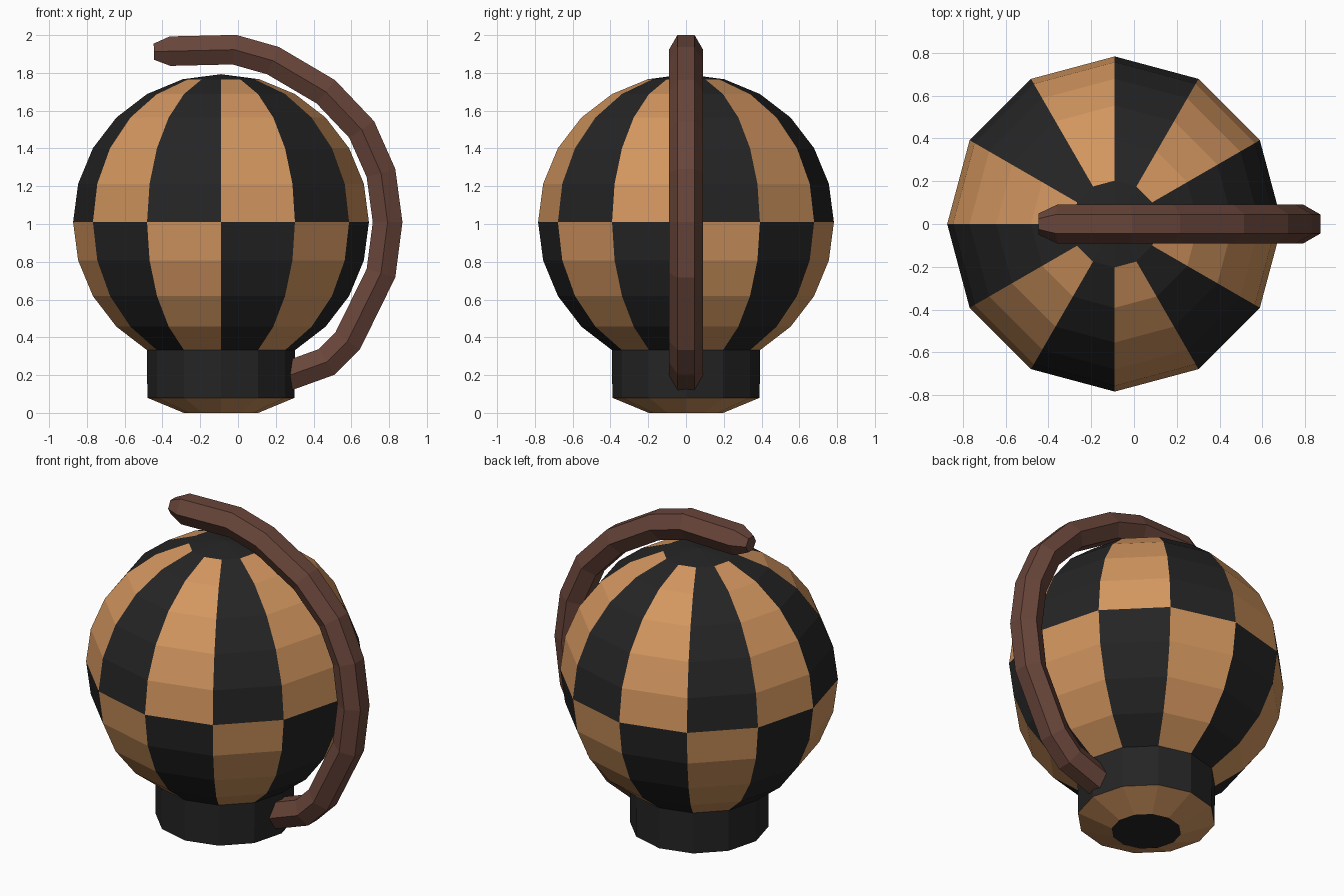
import bpy, bmesh, math
from mathutils import Vector

if "Cube" in bpy.data.objects:
    bpy.data.objects.remove(bpy.data.objects["Cube"])


def material(name, rgb):
    m = bpy.data.materials.new(name)
    m.diffuse_color = (*rgb, 1)
    m.use_nodes = True
    m.node_tree.nodes["Principled BSDF"].inputs["Base Color"].default_value = m.diffuse_color
    return m


black = material("black", (0.018, 0.018, 0.018))
tan = material("tan", (0.65, 0.305, 0.115))
brown = material("brown", (0.14, 0.06, 0.042))


def finish(bm, name, mats):
    bmesh.ops.recalc_face_normals(bm, faces=bm.faces)
    me = bpy.data.meshes.new(name)
    bm.to_mesh(me)
    bm.free()
    for m in mats:
        me.materials.append(m)
    ob = bpy.data.objects.new(name, me)
    bpy.context.collection.objects.link(ob)
    return ob


# Globe and its foot: one lathed profile with 12 sides, checkered by sector and half
CX, CZ, R, N = -0.09, 1.01, 0.783, 12
profile = [(R * math.sin(math.radians(15 * i)), CZ + R * math.cos(math.radians(15 * i)))
           for i in range(1, 11)]
profile += [(0.39, 0.08), (0.197, 0.0)]

bm = bmesh.new()
rings = [[bm.verts.new((CX + r * math.cos(2 * math.pi * k / N),
                        r * math.sin(2 * math.pi * k / N), z)) for k in range(N)]
         for r, z in profile]
top = bm.verts.new((CX, 0, CZ + R))
for k in range(N):
    n = (k + 1) % N
    bm.faces.new((top, rings[0][k], rings[0][n])).material_index = 0
    for i in range(len(rings) - 1):
        f = bm.faces.new((rings[i][k], rings[i + 1][k], rings[i + 1][n], rings[i][n]))
        if i < 5:                      # upper half
            f.material_index = k % 2
        elif i < 9:                    # lower half, swapped
            f.material_index = (k + 1) % 2
        else:                          # black collar, tan bevel
            f.material_index = i - 9
bm.faces.new(rings[-1]).material_index = 0
finish(bm, "checkered_globe", [black, tan])

# Curved arm: hexagonal tube swept along a path in the xz plane, tapered tip
path = [(-0.445, 1.912), (-0.36, 1.915), (-0.02, 1.923), (0.185, 1.865), (0.465, 1.70),
        (0.655, 1.50), (0.757, 1.27), (0.792, 1.01), (0.757, 0.74), (0.58, 0.38),
        (0.47, 0.27), (0.29, 0.205), (0.22, 0.18)]
pts = [Vector((x, 0, z)) for x, z in path]
bm = bmesh.new()
tube = []
for i, p in enumerate(pts):
    a = (p - pts[max(i - 1, 0)]).normalized()
    b = (pts[min(i + 1, len(pts) - 1)] - p).normalized()
    t = (a + b).normalized()
    miter = 1 / max(t.dot(b if b.length else a), 0.5)
    side = Vector((-t.z, 0, t.x)) * miter
    rad = 0.09 * (0.55 if i == 0 else 1)
    tube.append([bm.verts.new(p + rad * (Vector((0, math.cos(j * math.pi / 3), 0))
                                         + side * math.sin(j * math.pi / 3)))
                 for j in range(6)])
for r0, r1 in zip(tube, tube[1:]):
    for j in range(6):
        n = (j + 1) % 6
        bm.faces.new((r0[j], r0[n], r1[n], r1[j]))
bm.faces.new(tube[0])
bm.faces.new(tube[-1])
finish(bm, "curved_arm", [brown])
